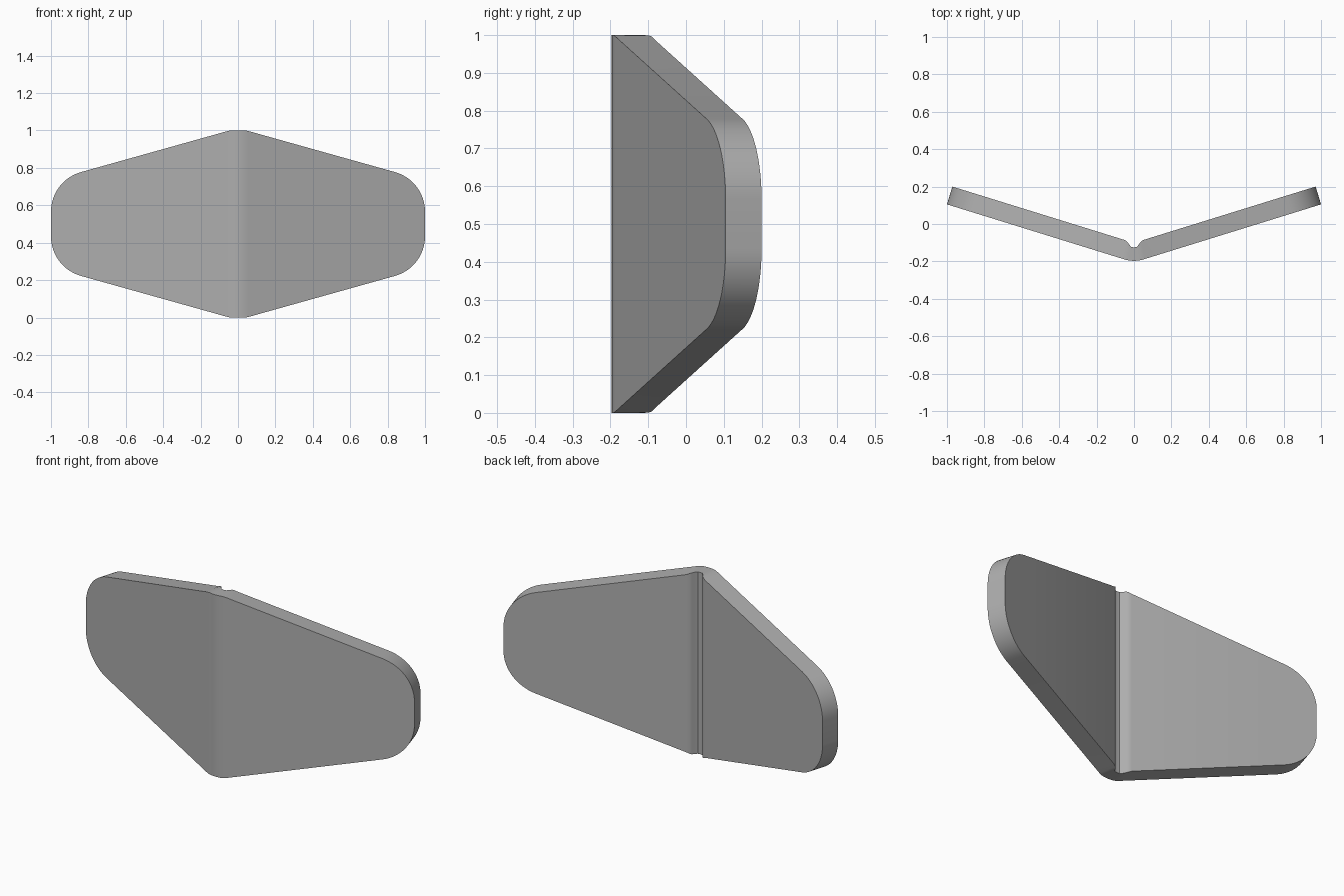
import bpy, bmesh, math
from mathutils import Vector

cube = bpy.data.objects.get("Cube")
if cube:
    bpy.data.objects.remove(cube, do_unlink=True)

SLOPE = 0.31                       # how far each wing sweeps back
THICK = Vector((-0.029, 0.095))    # across the plate, square to the wing
TAPER = 0.28                       # fall of the edge along the wing
CORNER = 0.22                      # radius of the tip corners

# Fold: front point, back point (the groove) and half height
stations = [
    (Vector((0.0, -0.197)), Vector((0.0, -0.125)), 0.5),
    (Vector((0.02, -0.196)), Vector((0.014, -0.123)), 0.5),
    (Vector((0.035, -0.193)), Vector((0.024, -0.112)), 0.5),
    (Vector((0.045, -0.191)), Vector((0.033, -0.098)), 0.499),
    (Vector((0.058, -0.187)), Vector((0.04, -0.091)), 0.4965),
]


def add_wing_station(x, half):
    front = Vector((x, 0.105 - SLOPE * (1 - x)))
    stations.append((front, front + THICK, half))


# Straight wing, then the rounded corner up to the flat tip
add_wing_station(0.085, 0.5 - TAPER * 0.04)
lean = math.atan(TAPER)
tip_half = 0.5 - TAPER * 0.955 - CORNER * math.tan((math.pi / 2 - lean) / 2)
add_wing_station(0.8, 0.5 - TAPER * 0.755)
STEPS = 16
for i in range(STEPS + 1):
    a = math.pi / 2 - lean - (math.pi / 2 - lean) * i / STEPS
    add_wing_station(1 - CORNER + CORNER * math.cos(a), tip_half + CORNER * math.sin(a))

# Both wings as one row of cross-sections
flip = Vector((-1, 1))
row = [(f * flip, b * flip, h) for f, b, h in reversed(stations[1:])] + stations
bm = bmesh.new()
rings = []
for f, b, h in row:
    rings.append([bm.verts.new((p.x, p.y, 0.5 + s * h))
                  for p, s in ((f, -1), (f, 1), (b, 1), (b, -1))])
for r, q in zip(rings, rings[1:]):
    for k in range(4):
        n = (k + 1) % 4
        bm.faces.new((r[k], r[n], q[n], q[k]))
bm.faces.new(rings[0])
bm.faces.new(rings[-1])
bmesh.ops.recalc_face_normals(bm, faces=bm.faces)

mesh = bpy.data.meshes.new("folded_plate")
bm.to_mesh(mesh)
bm.free()
plate = bpy.data.objects.new("folded_plate", mesh)
bpy.context.collection.objects.link(plate)

# Plain grey
grey = bpy.data.materials.new("grey")
grey.use_nodes = True
colour = (0.42, 0.42, 0.42, 1)
grey.diffuse_color = colour
grey.node_tree.nodes["Principled BSDF"].inputs["Base Color"].default_value = colour
mesh.materials.append(grey)

bpy.ops.object.select_all(action='DESELECT')
plate.select_set(True)
bpy.context.view_layer.objects.active = plate
bpy.ops.object.shade_smooth_by_angle(angle=math.radians(30))
